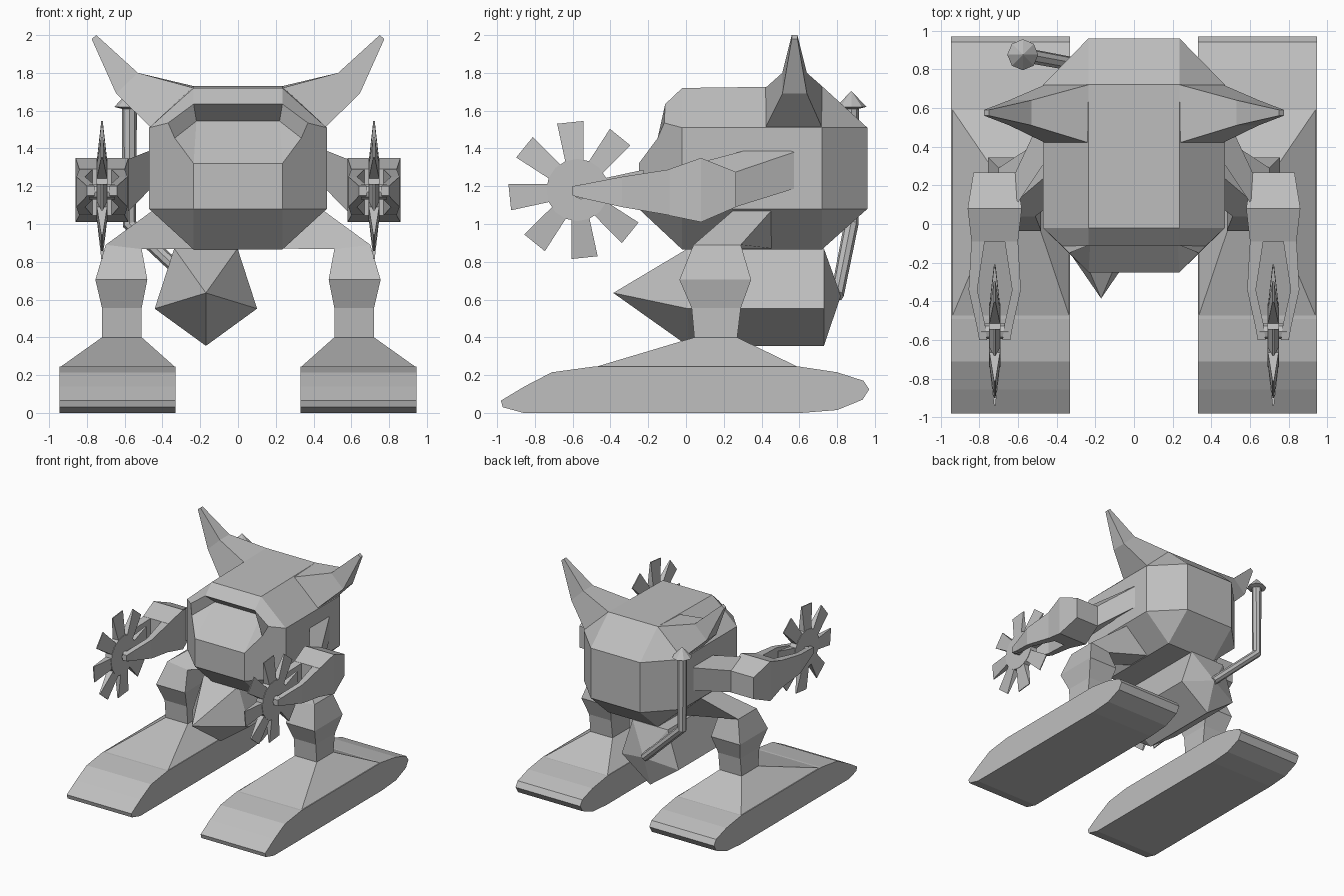
import bpy, bmesh, math
from mathutils import Vector

cube = bpy.data.objects.get("Cube")
if cube:
    bpy.data.objects.remove(cube, do_unlink=True)

GREY = (0.52, 0.52, 0.52, 1)
mat = bpy.data.materials.new("plain_grey")
mat.use_nodes = True
mat.diffuse_color = GREY
mat.node_tree.nodes["Principled BSDF"].inputs["Base Color"].default_value = GREY


def finish(name, bm):
    bmesh.ops.recalc_face_normals(bm, faces=bm.faces)
    mesh = bpy.data.meshes.new(name)
    bm.to_mesh(mesh)
    bm.free()
    mesh.materials.append(mat)
    obj = bpy.data.objects.new(name, mesh)
    bpy.context.collection.objects.link(obj)
    return obj


def add_loft(bm, rings, side=1):
    """Skin a chain of rings; a ring of one point makes a tip."""
    rows = [[bm.verts.new((p[0] * side, p[1], p[2])) for p in r] for r in rings]
    for a, b in zip(rows, rows[1:]):
        n = max(len(a), len(b))
        for i in range(n):
            j = (i + 1) % n
            quad = [a[i % len(a)], a[j % len(a)], b[j % len(b)], b[i % len(b)]]
            bm.faces.new(list(dict.fromkeys(quad)))
    for cap in (rows[0], rows[-1]):
        if len(cap) > 2:
            bm.faces.new(cap)


def loft(name, rings, side=1):
    bm = bmesh.new()
    add_loft(bm, rings, side)
    return finish(name, bm)


def ring_y(y, x0, x1, z0, z1):
    return [(x0, y, z0), (x1, y, z0), (x1, y, z1), (x0, y, z1)]


def ring_z(z, x0, x1, y0, y1):
    return [(x0, y0, z), (x1, y0, z), (x1, y1, z), (x0, y1, z)]


def tube_ring(centre, axis, radius, sides=8):
    rot = Vector((0, 0, 1)).rotation_difference(Vector(axis))
    turn = math.tau / sides
    return [Vector(centre) + rot @ Vector((radius * math.cos(i * turn),
            radius * math.sin(i * turn), 0)) for i in range(sides)]


# Body: chamfered box with a recessed window under a hood
half = {
    "a": (.235, -.25, 1.08), "b": (.235, -.25, 1.32), "c": (.47, -.02, 1.08),
    "d": (.47, -.02, 1.51), "e": (.235, -.02, .865), "f": (.335, -.15, 1.455),
    "g": (.37, -.115, 1.535), "h": (.235, -.11, 1.635), "i": (.22, 0, 1.545),
    "j": (.235, -.02, 1.72), "k": (.47, .72, 1.08), "l": (.47, .72, 1.51),
    "m": (.235, .72, .865), "n": (.235, .72, 1.73), "o": (.235, .96, 1.08),
    "p": (.235, .96, 1.51)}
bm = bmesh.new()
sides = {s: {k: bm.verts.new((x * s, y, z)) for k, (x, y, z) in half.items()}
         for s in (1, -1)}
for v in sides.values():
    for face in "ace acdgfb ckld cemk dlnj gdjh hgfi bfi kopl kmo lpn".split():
        bm.faces.new([v[k] for k in face])
loop = "abihjnpome"
for k, q in zip(loop, loop[1:] + loop[0]):
    bm.faces.new([sides[1][k], sides[1][q], sides[-1][q], sides[-1][k]])
finish("body", bm)

# Foot outline, as (y, z)
sole = [(-.98, .065), (-.97, .03), (-.86, 0), (.61, 0), (.8, .015), (.935, .07),
        (.97, .125), (.94, .17), (.8, .215), (.6, .245), (-.49, .245),
        (-.71, .215), (-.855, .14)]

for side, word in ((1, "left"), (-1, "right")):
    # Horn
    loft(word + "_horn", [
        [(.235, .42, 1.72), (.46, .42, 1.51), (.46, .72, 1.51), (.235, .72, 1.73)],
        [(.53, .51, 1.8), (.645, .51, 1.69), (.645, .64, 1.69), (.53, .64, 1.8)],
        [(.75, .56, 2), (.775, .56, 1.98), (.775, .59, 1.98), (.75, .59, 2)]], side)

    # Foot with its sloping instep
    loft(word + "_foot", [[(x, y, z) for y, z in sole] for x in (.33, .945)], side)
    loft(word + "_instep", [ring_z(.24, .33, .945, -.49, .6),
                            ring_z(.4, .51, .72, .045, .27)], side)

    # Leg, bending in to the hip
    loft(word + "_leg", [
        ring_z(.39, .51, .72, .045, .27), ring_z(.555, .51, .72, .03, .29),
        ring_z(.705, .48, .755, -.035, .345),
        [(.51, .04, .867), (.7, .04, .89), (.7, .29, .89), (.51, .29, .867)],
        [(.22, .26, .87), (.44, .26, 1.08), (.44, .46, 1.08), (.22, .46, .87)]], side)

    # Upper arm and forearm
    loft(word + "_upper_arm", [
        [(.45, .335, 1.2), (.45, .615, 1.2), (.45, .615, 1.395), (.45, .335, 1.395)],
        [(.615, .09, 1.03), (.615, .262, 1.09), (.615, .262, 1.275), (.615, .09, 1.33)]],
        side)
    loft(word + "_forearm", [
        ring_y(.265, .61, .83, 1.09, 1.275), ring_y(.08, .58, .86, 1.01, 1.35),
        ring_y(-.09, .6, .84, 1.045, 1.29)], side)

    # Fork prongs either side of the wheel
    for s, place in ((1, "outer"), (-1, "inner")):
        def prong(y, near, far, z0, z1):
            return ring_y(y, .72 + s * near, .72 + s * far, z0, z1)
        loft(word + "_" + place + "_prong", [
            prong(-.08, .05, .12, 1.045, 1.29), prong(-.34, .09, .135, 1.09, 1.25),
            prong(-.52, .05, .095, 1.13, 1.215), prong(-.6, .04, .08, 1.15, 1.2)], side)

    # Toothed wheel: hub disc, tapering teeth and axle
    hub = Vector((.72, -.575, 1.18))
    bm = bmesh.new()
    add_loft(bm, [tube_ring(hub + Vector((dx, 0, 0)), (1, 0, 0), .165, 16)
                  for dx in (-.03, .03)], side)
    for i in range(8):
        ang = math.radians(51 + 45 * i)
        out = Vector((0, math.cos(ang), math.sin(ang)))
        tan = Vector((0, -math.sin(ang), math.cos(ang)))
        add_loft(bm, [[hub + out * r + tan * (w * p) + Vector((t * q, 0, 0))
                       for p, q in ((-1, -1), (1, -1), (1, 1), (-1, 1))]
                      for r, w, t in ((.13, .045, .03), (.36, .07, .004))], side)
    finish(word + "_wheel", bm)
    loft(word + "_axle", [tube_ring(hub + Vector((dx, .02, -.01)), (1, 0, 0), .04)
                          for dx in (-.07, .07)], side)


# Five-sided tank slung under the body
def pentagon(y):
    return [(-.17 + .285 * math.cos(t), y, .64 + .285 * math.sin(t))
            for t in (math.radians(270 + 72 * i) for i in range(5))]


loft("tank", [[(-.17, -.385, .635)], pentagon(.01), pentagon(.73), [(-.17, .82, .62)]])

# Exhaust pipe with a pointed cap
low, bend, top = Vector((-.17, .8, .62)), Vector((-.575, .875, 1.0)), Vector((-.575, .875, 1.62))
slope = (bend - low).normalized()
up = Vector((0, 0, 1))
loft("exhaust_pipe", [tube_ring(low, slope, .035), tube_ring(bend, slope + up, .038),
                      tube_ring(top, up, .04)])
loft("exhaust_cap", [[top - up * .02], tube_ring(top, up, .08), [top + up * .085]])
